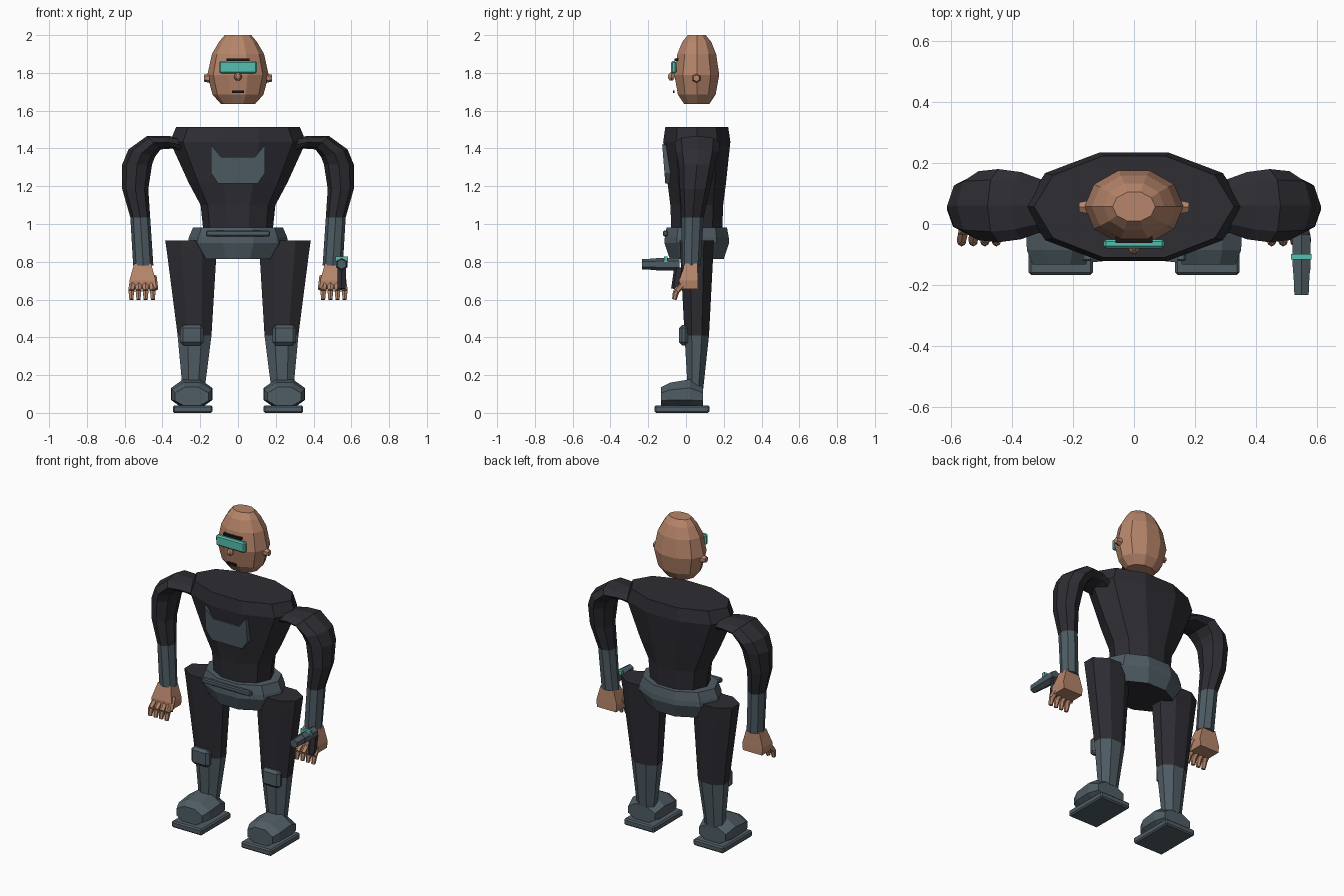
import bpy, bmesh, math
from mathutils import Vector

if "Cube" in bpy.data.objects:
    bpy.data.objects.remove(bpy.data.objects["Cube"])

def colour(name, rgb):
    m = bpy.data.materials.new(name)
    m.diffuse_color = (*rgb, 1)
    m.use_nodes = True
    m.node_tree.nodes["Principled BSDF"].inputs["Base Color"].default_value = m.diffuse_color
    return m

SKIN = colour("skin", (0.47, 0.235, 0.145))
SUIT = colour("dark_suit", (0.026, 0.026, 0.033))
SLATE = colour("slate_armour", (0.078, 0.108, 0.128))
TEAL = colour("teal_visor", (0.09, 0.52, 0.42))
BLACK = colour("black_detail", (0.01, 0.008, 0.008))

def finish(name, bm, mats):
    bmesh.ops.recalc_face_normals(bm, faces=bm.faces)
    me = bpy.data.meshes.new(name)
    bm.to_mesh(me)
    bm.free()
    for m in mats:
        me.materials.append(m)
    ob = bpy.data.objects.new(name, me)
    bpy.context.collection.objects.link(ob)
    return ob

def loft(name, rings, mats, rule=None):
    """Skin a stack of rings; rule(face centre) picks the material."""
    bm = bmesh.new()
    vs = [[bm.verts.new(p) for p in r] for r in rings]
    n = len(vs[0])
    for a, b in zip(vs, vs[1:]):
        for i in range(n):
            j = (i + 1) % n
            bm.faces.new((a[i], a[j], b[j], b[i]))
    bm.faces.new(vs[0][::-1])
    bm.faces.new(vs[-1])
    if rule:
        for f in bm.faces:
            f.material_index = rule(f.calc_center_median())
    return finish(name, bm, mats)

def oval(c, u, v, n, turn=0.0):
    c, u, v = Vector(c), Vector(u), Vector(v)
    angles = [turn + 2 * math.pi * i / n for i in range(n)]
    return [c + u * math.cos(a) + v * math.sin(a) for a in angles]

def flat_oval(x, y, z, rx, ry, n, turn=0.0):
    return oval((x, y, z), (rx, 0, 0), (0, ry, 0), n, turn)

def box(name, lo, hi, mat, bevel=0.0):
    bm = bmesh.new()
    bmesh.ops.create_cube(bm, size=1)
    for v in bm.verts:
        v.co = [l + (h - l) * (c + 0.5) for l, h, c in zip(lo, hi, v.co)]
    ob = finish(name, bm, [mat])
    if bevel:
        mod = ob.modifiers.new("bevel", 'BEVEL')
        mod.width, mod.segments = bevel, 1
    return ob

def rod(name, a, b, ra, rb, mat, n=6):
    a, b = Vector(a), Vector(b)
    d = (b - a).normalized()
    u = d.cross(Vector((0, 0, 1)) if abs(d.z) < 0.9 else Vector((0, 1, 0))).normalized()
    v = d.cross(u)
    return loft(name, [oval(a, u * ra, v * ra, n, math.pi / n),
                       oval(b, u * rb, v * rb, n, math.pi / n)], [mat])

def ball(name, c, r, mat):
    loft(name, [flat_oval(c[0], c[1], c[2] + dz * r, k * r, k * r, 6)
                for dz, k in ((-1, .35), (-.5, .87), (0, 1), (.5, .87), (1, .35))], [mat])

# head
CY = 0.057
loft("head", [flat_oval(0, CY, z, rx, ry, 10) for z, rx, ry in (
    (1.635, .09, .07), (1.685, .135, .105), (1.79, .162, .125), (1.90, .138, .108),
    (1.965, .10, .08), (2.0, .07, .05))], [SKIN])
for s in (-1, 1):
    rod("ear", (s * .15, .055, 1.772), (s * .18, .055, 1.772), .025, .018, SKIN)
ball("nose", (0, -.078, 1.78), .021, SKIN)
box("visor", (-.1, -.08, 1.797), (.1, -.05, 1.862), TEAL, .008)
box("brow", (-.06, -.062, 1.862), (.06, -.04, 1.877), BLACK)
box("mouth", (-.032, -.068, 1.693), (.032, -.06, 1.708), BLACK)

# torso
loft("torso", [flat_oval(0, CY, z, rx, ry, 10) for z, rx, ry in (
    (.93, .18, .14), (1.1, .198, .147), (1.22, .262, .163),
    (1.435, .36, .187), (1.513, .328, .175))], [SUIT])

# notched chest plate
outline = [(-.143, 1.42), (-.09, 1.355), (.09, 1.355), (.143, 1.42),
           (.143, 1.27), (.105, 1.215), (-.105, 1.215), (-.143, 1.27)]
loft("chest_plate", [[(x, y + (1.42 - z) * .08, z) for x, z in outline]
                     for y in (-.126, -.09)], [SLATE])

# pelvis with dark underside, and belt bar
loft("pelvis", [flat_oval(0, CY, z, rx, ry, 10) for z, rx, ry in (
    (.815, .205, .15), (.90, .265, .18), (.93, .26, .178), (.982, .238, .168))],
    [SLATE, SUIT], lambda c: 1 if c.z < .82 else 0)
box("belt_bar", (-.17, -.122, .935), (.17, -.095, .965), SLATE, .006)

# arm stations: outer x, z, inner x, z, centre y, half depth
ARM = [(.28, 1.46, .24, 1.36, .06, .07), (.40, 1.467, .34, 1.40, .06, .11),
       (.48, 1.467, .41, 1.395, .06, .12), (.58, 1.395, .44, 1.355, .06, .113),
       (.613, 1.315, .455, 1.315, .058, .097), (.613, 1.185, .475, 1.185, .047, .08),
       (.57, 1.035, .465, 1.035, .035, .058), (.555, .78, .448, .78, .028, .05)]

for s in (-1, 1):
    # arm with slate forearm
    rings = []
    for ox, oz, ix, iz, y, hy in ARM:
        c = (s * (ox + ix) / 2, y, (oz + iz) / 2)
        rings.append(oval(c, (s * (ox - ix) / 2, 0, (oz - iz) / 2), (0, hy, 0), 8))
    loft("arm", rings, [SUIT, SLATE], lambda c: 1 if c.z < 1.03 else 0)

    # palm, fingers and thumb
    loft("palm", [[(s * (.505 + sx * hx), y0 if sy < 0 else y1, z)
                   for sx, sy in ((-1, -1), (1, -1), (1, 1), (-1, 1))]
                  for z, hx, y0, y1 in ((.655, .066, -.035, .065),
                                        (.70, .07, -.035, .064), (.79, .045, -.008, .06))], [SKIN])
    for i in range(4):
        x = .458 + i * .033
        tip = .505 + (x - .505) * 1.15
        mid = (s * tip, -.052, .645)
        rod("finger", (s * x, -.015, .685), mid, .019, .017, SKIN)
        rod("fingertip", mid, (s * tip, -.062, .60), .017, .012, SKIN)
    rod("thumb", (s * .45, .0, .72), (s * .435, -.045, .655), .02, .013, SKIN)

    # leg with slate shin
    loft("leg", [flat_oval(s * x, y, z, rx, ry, 8, math.pi / 8) for x, y, z, rx, ry in (
        (.235, .05, .13, .064, .045), (.23, .057, .41, .097, .07),
        (.245, .057, .85, .142, .095), (.245, .057, .913, .152, .098))],
        [SUIT, SLATE], lambda c: 1 if c.z < .41 else 0)
    box("knee_pad", (s * .245 - .062, -.036, .358), (s * .245 + .062, .01, .465), SLATE, .016)

    # boot and sole
    loft("boot", [oval((s * .245, y, z), (rx, 0, 0), (0, 0, rz), 8, math.pi / 8)
                  for y, z, rx, rz in ((-.132, .085, .095, .055), (-.085, .095, .115, .07),
                                       (.02, .10, .118, .084), (.09, .085, .10, .055))], [SLATE])
    box("sole", (s * .24 - .105, -.167, 0), (s * .24 + .105, .125, .04), SLATE, .008)

# hand-held blaster
rod("blaster_body", (.549, -.035, .787), (.549, -.16, .787), .034, .033, SLATE)
rod("blaster_barrel", (.549, -.15, .787), (.549, -.233, .787), .031, .027, SLATE)
box("blaster_band", (.515, -.117, .80), (.582, -.098, .828), TEAL)
rod("blaster_grip", (.549, -.035, .77), (.549, -.055, .655), .027, .024, SUIT)
